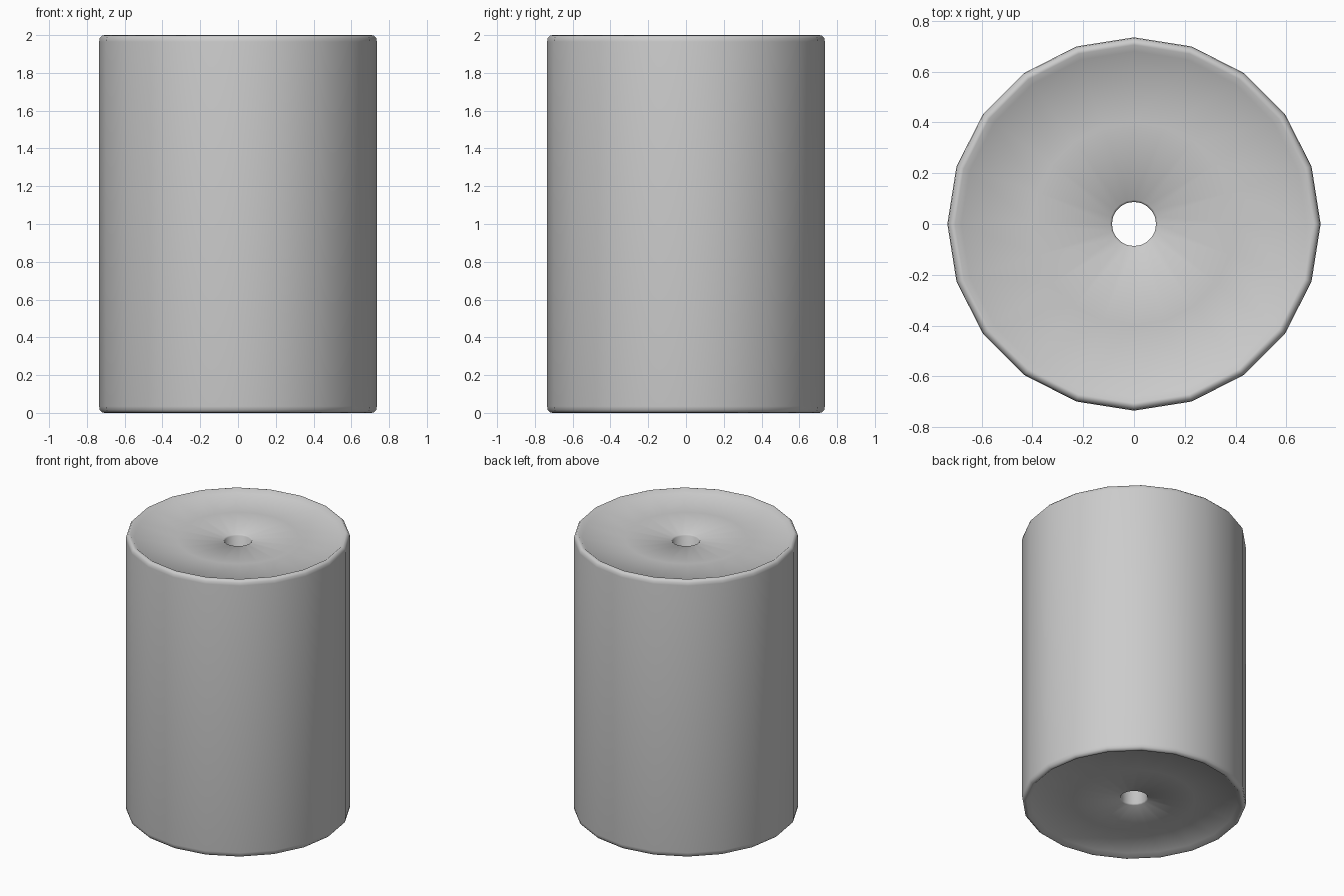
import bpy, bmesh, math

if "Cube" in bpy.data.objects:
    bpy.data.objects.remove(bpy.data.objects["Cube"])

SIDES = 20

# Half profile (radius, height): rounded rim, shallow dished end, centre bore
top = [(0.735, 1.965), (0.732, 1.985), (0.72, 1.998), (0.705, 2.0),
       (0.68, 1.978), (0.40, 1.968), (0.095, 1.954), (0.087, 1.945)]
profile = top + [(r, 2 - z) for r, z in reversed(top)]

# Spin the closed profile into a roll with both ends dished
bm = bmesh.new()
rings = []
for r, z in profile:
    rings.append([bm.verts.new((r * math.cos(2 * math.pi * i / SIDES),
                                r * math.sin(2 * math.pi * i / SIDES), z))
                  for i in range(SIDES)])
for k, a in enumerate(rings):
    b = rings[(k + 1) % len(rings)]
    for i in range(SIDES):
        j = (i + 1) % SIDES
        bm.faces.new((a[i], a[j], b[j], b[i]))
bmesh.ops.recalc_face_normals(bm, faces=bm.faces)

mesh = bpy.data.meshes.new("roll_body")
bm.to_mesh(mesh)
bm.free()
roll = bpy.data.objects.new("roll_body", mesh)
bpy.context.collection.objects.link(roll)

# Smooth shading with crisp bore edges
bpy.context.view_layer.objects.active = roll
roll.select_set(True)
bpy.ops.object.shade_smooth_by_angle(angle=math.radians(50))
